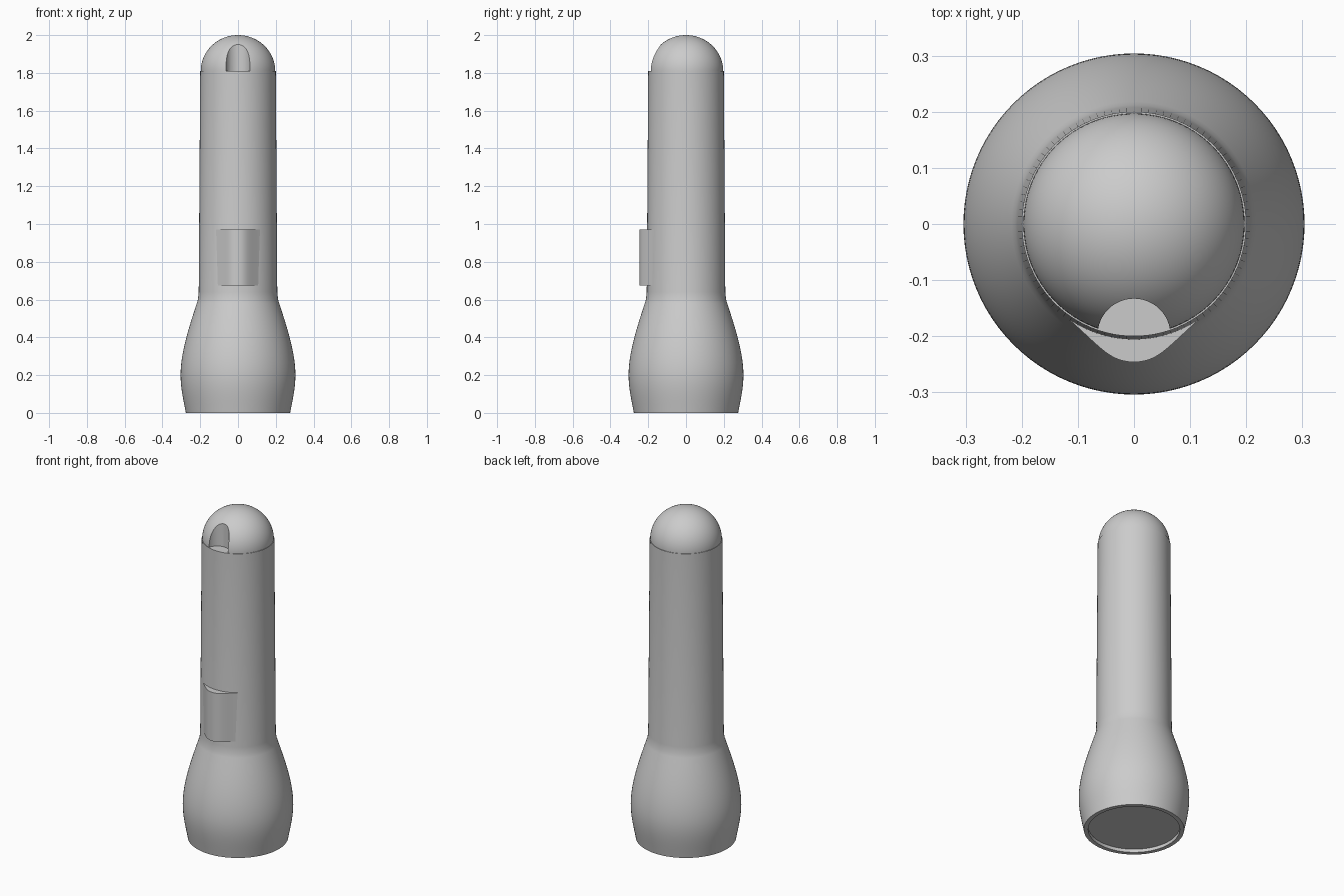
import bpy
import bmesh
from math import sin, cos, pi, radians
from mathutils import Vector
from mathutils.geometry import interpolate_bezier

cube = bpy.data.objects.get("Cube")
if cube:
    bpy.data.objects.remove(cube)

grey = bpy.data.materials.new("plain grey")
grey.use_nodes = True
grey.diffuse_color = (0.6, 0.6, 0.6, 1)
grey.node_tree.nodes["Principled BSDF"].inputs["Base Color"].default_value = (0.6, 0.6, 0.6, 1)


def add_object(name, bm):
    """Turn a bmesh into a smooth object with sharp edges kept."""
    bmesh.ops.recalc_face_normals(bm, faces=bm.faces)
    mesh = bpy.data.meshes.new(name)
    bm.to_mesh(mesh)
    bm.free()
    mesh.materials.append(grey)
    ob = bpy.data.objects.new(name, mesh)
    bpy.context.collection.objects.link(ob)
    smooth(ob)
    return ob


def smooth(ob):
    bpy.ops.object.select_all(action='DESELECT')
    ob.select_set(True)
    bpy.context.view_layer.objects.active = ob
    bpy.ops.object.shade_smooth_by_angle(angle=radians(35))


def lathe(name, profile, steps=96):
    """Spin (radius, height) points around the z axis."""
    bm = bmesh.new()
    verts = [bm.verts.new((r, 0, z)) for r, z in profile]
    edges = [bm.edges.new(pair) for pair in zip(verts, verts[1:])]
    bmesh.ops.spin(bm, geom=verts + edges, axis=(0, 0, 1), cent=(0, 0, 0),
                   angle=2 * pi, steps=steps, use_duplicate=False)
    bmesh.ops.remove_doubles(bm, verts=bm.verts, dist=0.0001)
    return add_object(name, bm)


def prism(name, outline, bottom, top):
    """Extrude a flat (x, y) outline upwards."""
    bm = bmesh.new()
    base = bm.faces.new([bm.verts.new((x, y, bottom)) for x, y in outline])
    new = bmesh.ops.extrude_face_region(bm, geom=[base])["geom"]
    bmesh.ops.translate(bm, vec=(0, 0, top - bottom),
                        verts=[v for v in new if isinstance(v, bmesh.types.BMVert)])
    return add_object(name, bm)


def bezier(points, count):
    a, b, c, d = (Vector(p) for p in points)
    return [tuple(p) for p in interpolate_bezier(a, b, c, d, count)]


# Body: recessed base, bulging head and slightly tapered handle
SHOULDER = 1.81
head = bezier([(0.276, 0), (0.289, 0.07), (0.304, 0.13), (0.304, 0.2)], 10)
neck = bezier([(0.304, 0.2), (0.304, 0.33), (0.25, 0.48), (0.212, 0.6)], 20)
lathe("body", [(0, 0.02), (0.252, 0.02), (0.252, 0)] + head + neck[1:]
      + [(0.208, 0.64), (0.2, SHOULDER), (0, SHOULDER)])

# Domed end cap, its base hidden just inside the handle
R = 0.197
arc = [(R * cos(i * pi / 48), SHOULDER + 0.19 * sin(i * pi / 48)) for i in range(24)]
dome = lathe("dome_cap", [(0, 1.8), (R, 1.8)] + arc + [(0, 2)])

# Upright round notch in the front of the dome
notch = prism("notch_cutter", [(0.065 * cos(i * pi / 24), -0.198 + 0.065 * sin(i * pi / 24))
                               for i in range(48)], 1.7, 2.1)
notch.hide_render = True
cut = dome.modifiers.new("notch", 'BOOLEAN')
cut.operation = 'DIFFERENCE'
cut.solver = 'EXACT'
cut.object = notch
smooth(dome)
bpy.ops.object.modifier_apply(modifier="notch")
bpy.data.objects.remove(notch)
smooth(dome)

# Switch: rounded wedge on the front of the handle
half = bezier([(0.124, -0.163), (0.06, -0.218), (0.045, -0.246), (0, -0.246)], 14)
outline = half + [(-x, y) for x, y in reversed(half[:-1])]
prism("switch", outline, 0.675, 0.97)
